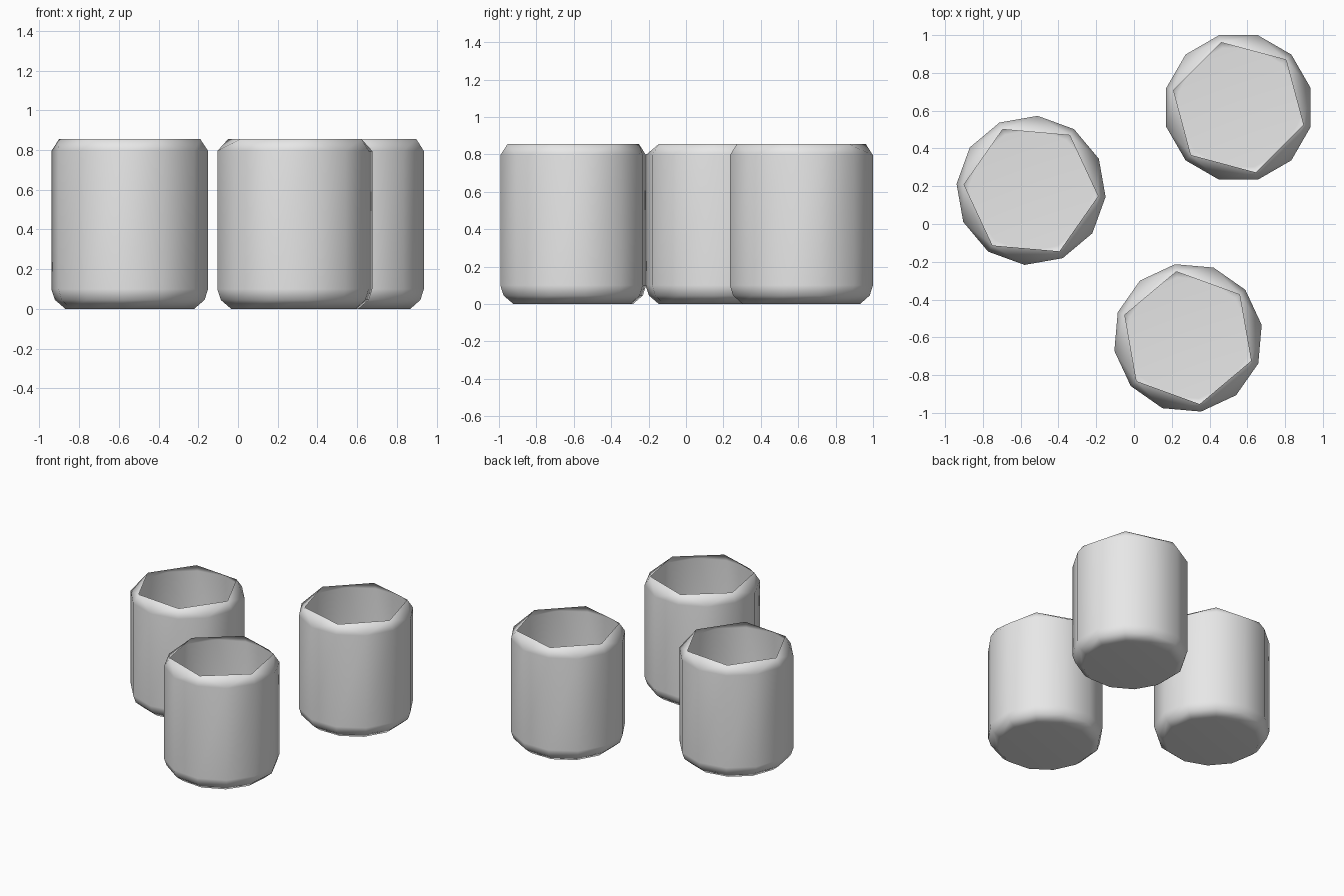
import bpy, bmesh
from math import cos, sin, radians

if "Cube" in bpy.data.objects:
    bpy.data.objects.remove(bpy.data.objects["Cube"])

clay = bpy.data.materials.new("light_grey")
clay.diffuse_color = (0.8, 0.8, 0.8, 1)
clay.use_nodes = True
clay.node_tree.nodes["Principled BSDF"].inputs["Base Color"].default_value = clay.diffuse_color

SIDES = 12
# radius and height of each ring, from the floor up to the shoulder
PROFILE = [(0.325, 0.0), (0.378, 0.045), (0.396, 0.10), (0.396, 0.795)]
RIM_RADIUS, RIM_HEIGHT = 0.356, 0.856


def ring(bm, count, radius, z, turn):
    angles = [radians(turn + 360 * i / count) for i in range(count)]
    return [bm.verts.new((radius * cos(a), radius * sin(a), z)) for a in angles]


def cup(name, x, y, turn):
    bm = bmesh.new()
    # floor and twelve-sided wall
    rings = [ring(bm, SIDES, r, z, turn) for r, z in PROFILE]
    bm.faces.new(rings[0][::-1])
    for low, high in zip(rings, rings[1:]):
        for i in range(SIDES):
            j = (i + 1) % SIDES
            bm.faces.new((low[i], low[j], high[j], high[i]))
    # shoulder narrowing to an open six-sided mouth
    mouth = ring(bm, 6, RIM_RADIUS, RIM_HEIGHT, turn)
    wall = rings[-1]
    for k in range(6):
        a, b, c = wall[2 * k], wall[2 * k + 1], wall[(2 * k + 2) % SIDES]
        m, n = mouth[k], mouth[(k + 1) % 6]
        for tri in ((m, a, b), (m, b, n), (n, b, c)):
            bm.faces.new(tri)
    for f in bm.faces:
        f.smooth = True
    mesh = bpy.data.meshes.new(name)
    bm.to_mesh(mesh)
    bm.free()
    mesh.materials.append(clay)
    obj = bpy.data.objects.new(name, mesh)
    obj.location = (x, y, 0)
    bpy.context.collection.objects.link(obj)
    # keep the floor and wall evenly shaded, blending only over the bevels
    obj.modifiers.new("even_shading", 'WEIGHTED_NORMAL')


cup("back_cup", 0.553, 0.617, 45)
cup("left_cup", -0.545, 0.178, 55)
cup("front_cup", 0.286, -0.603, 40)
